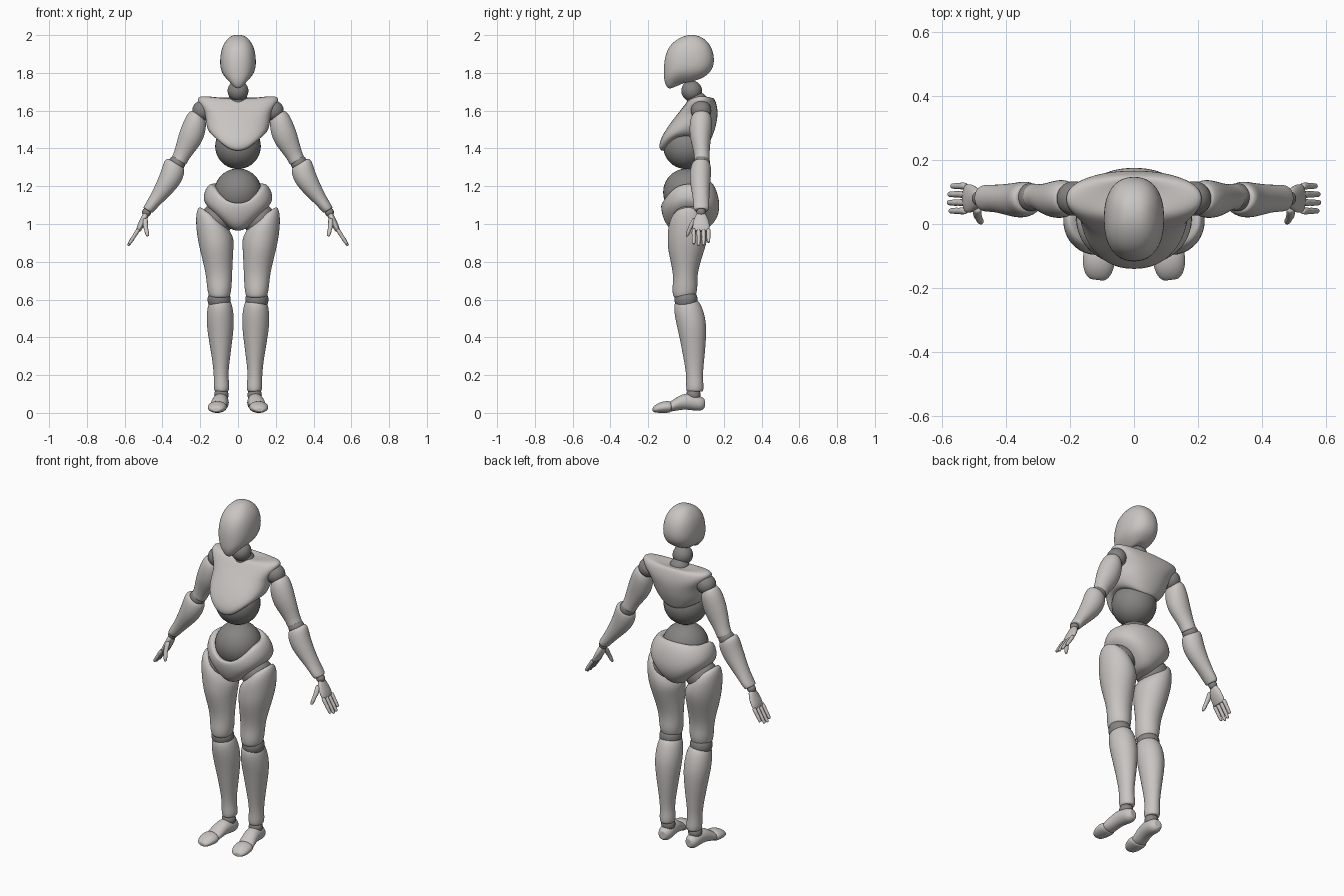
import bpy, bmesh, math
from mathutils import Vector


def material(name, rgb):
    m = bpy.data.materials.new(name)
    m.diffuse_color = (*rgb, 1)
    return m


SHELL = material("pale grey shell", (0.58, 0.555, 0.535))
JOINT = material("dark grey joint", (0.235, 0.23, 0.225))


def finish(bm, name, mat, subdiv):
    bmesh.ops.recalc_face_normals(bm, faces=bm.faces)
    me = bpy.data.meshes.new(name)
    bm.to_mesh(me)
    bm.free()
    me.materials.append(mat)
    for p in me.polygons:
        p.use_smooth = True
    ob = bpy.data.objects.new(name, me)
    bpy.context.collection.objects.link(ob)
    if subdiv:
        ob.modifiers.new("smooth", 'SUBSURF').levels = subdiv
        ob.modifiers["smooth"].render_levels = subdiv


def skin(name, rings, mat, subdiv=2):
    """Bridge a list of point rings and close both ends."""
    bm = bmesh.new()
    loops = [[bm.verts.new(p) for p in r] for r in rings]
    n = len(loops[0])
    for a, b in zip(loops, loops[1:]):
        for i in range(n):
            j = (i + 1) % n
            bm.faces.new((a[i], a[j], b[j], b[i]))
    bm.faces.new(loops[0])
    bm.faces.new(loops[-1])
    finish(bm, name, mat, subdiv)


def power(v, e):
    return math.copysign(abs(v) ** (2 / e), v)


def shell(name, sections, e=2.2, n=24):
    """Body shell: sections are (y front, y back, half width, z front, z side, z back)."""
    rings = []
    for yf, yb, hw, zf, zs, zb in sections:
        ring = []
        for k in range(n):
            t = math.tau * k / n
            s, c = math.sin(t), math.cos(t)
            z = zs * s * s + (zf if c > 0 else zb) * c * c
            ring.append((hw * power(s, e), (yf + yb) / 2 - (yb - yf) / 2 * power(c, e), z))
        rings.append(ring)
    skin(name, rings, SHELL)


def limb(name, axis, up, sections, n=16, subdiv=2):
    """Mirrored limb: sections are (x, y, z, side radius, up radius[, end slope])."""
    axis, up = Vector(axis).normalized(), Vector(up)
    side = up.cross(axis).normalized()
    ends = [(*s[:3], s[3] * .75, s[4] * .75, *s[5:]) for s in (sections[0], sections[-1])]
    rings = []
    for x, y, z, rs, ru, *slope in [ends[0], *sections, ends[1]]:
        ring = []
        for k in range(n):
            t = math.tau * k / n
            d = rs * math.cos(t)
            p = Vector((x, y, z)) + side * d + up * ru * math.sin(t)
            ring.append(p + axis * d * (slope[0] if slope else 0))
        rings.append(ring)
    skin(name + "_left", rings, SHELL, subdiv)
    skin(name + "_right", [[(-p.x, p.y, p.z) for p in r] for r in rings], SHELL, subdiv)


def ball(name, loc, r):
    bm = bmesh.new()
    bmesh.ops.create_uvsphere(bm, u_segments=32, v_segments=20, radius=r)
    bmesh.ops.translate(bm, verts=bm.verts, vec=loc)
    finish(bm, name, JOINT, 0)


def balls(name, x, y, z, r):
    ball(name + "_left", (x, y, z), r)
    ball(name + "_right", (-x, y, z), r)


# Head, with a flat face and a chin lower than the nape
shell("head", [
    (.01, .05, .02, 2.001, 2.002, 2.001),
    (-.04, .095, .052, 1.985, 1.988, 1.985),
    (-.095, .138, .087, 1.94, 1.94, 1.94),
    (-.117, .153, .097, 1.87, 1.87, 1.87),
    (-.119, .142, .094, 1.80, 1.82, 1.82),
    (-.117, .115, .078, 1.755, 1.785, 1.79),
    (-.098, .075, .04, 1.712, 1.75, 1.765),
    (-.07, .05, .025, 1.72, 1.75, 1.765)], 2.3)
ball("neck_ball", (0, .03, 1.705), .055)
ball("neck_base", (0, .06, 1.645), .055)

# Chest with flared shoulders and a pointed lower edge
shell("chest", [
    (.045, .125, .05, 1.66, 1.66, 1.665),
    (.03, .145, .12, 1.665, 1.672, 1.672),
    (.01, .158, .213, 1.655, 1.682, 1.65),
    (-.015, .17, .22, 1.62, 1.65, 1.60),
    (-.055, .166, .173, 1.57, 1.59, 1.55),
    (-.102, .155, .172, 1.51, 1.53, 1.50),
    (-.15, .135, .155, 1.425, 1.48, 1.45),
    (-.135, .12, .115, 1.375, 1.46, 1.415),
    (-.10, .09, .09, 1.40, 1.48, 1.44)])

# Waist balls
ball("belly_ball", (0, 0, 1.412), .121)
ball("waist_ball", (0, .005, 1.168), .126)

# Pelvis with a scooped waistband
shell("pelvis", [
    (-.09, .10, .11, 1.09, 1.19, 1.20),
    (-.125, .12, .138, 1.115, 1.22, 1.24),
    (-.134, .157, .168, 1.10, 1.20, 1.20),
    (-.132, .18, .19, 1.07, 1.14, 1.12),
    (-.122, .177, .17, 1.03, 1.095, 1.05),
    (-.10, .14, .09, .985, 1.02, .99),
    (-.06, .09, .04, .96, .965, .965)])

# Legs
Y, Z = (0, 1, 0), (0, 0, 1)
balls("hip_ball", .115, .015, 1.02, .088)
limb("thigh", Z, Y, [
    (.135, .01, 1.045, .072, .078, .7),
    (.127, .01, 1.0, .100, .106, .6),
    (.121, .01, .93, .101, .110, .2),
    (.113, 0, .86, .090, .099, 0),
    (.100, -.004, .735, .070, .061, 0),
    (.099, -.005, .66, .067, .070, 0),
    (.098, -.01, .61, .056, .060, 0)])
balls("knee_ball", .10, 0, .60, .061)
limb("shin", Z, Y, [
    (.095, .005, .597, .055, .060),
    (.095, .01, .56, .069, .078),
    (.094, .025, .49, .075, .082),
    (.093, .035, .42, .069, .075),
    (.090, .042, .30, .050, .058),
    (.090, .045, .20, .037, .043),
    (.087, .047, .14, .044, .048),
    (.087, .047, .113, .038, .045)])
balls("ankle_ball", .088, .04, .095, .038)
TOE = (.13, -1, 0)
limb("foot", TOE, Z, [
    (.085, .098, .05, .022, .025),
    (.087, .078, .048, .040, .041),
    (.090, .03, .060, .043, .046),
    (.096, -.02, .060, .043, .042),
    (.105, -.07, .038, .046, .031),
    (.107, -.088, .032, .044, .025)])
limb("toe", TOE, Z, [
    (.107, -.082, .031, .046, .028),
    (.108, -.095, .032, .053, .033),
    (.112, -.135, .029, .051, .030),
    (.115, -.165, .021, .038, .020),
    (.116, -.175, .018, .022, .010)])

# Arms
balls("shoulder_ball", .188, .08, 1.60, .054)
limb("upper_arm", (.1, 0, -.22), Y, [
    (.213, .082, 1.585, .040, .045),
    (.220, .080, 1.55, .062, .062),
    (.245, .076, 1.47, .069, .060),
    (.275, .080, 1.41, .056, .047),
    (.300, .085, 1.36, .043, .041),
    (.314, .085, 1.33, .045, .043)])
balls("elbow_ball", .323, .084, 1.322, .044)
limb("forearm", (.14, 0, -.23), Y, [
    (.329, .080, 1.322, .052, .045),
    (.336, .079, 1.305, .064, .055),
    (.350, .076, 1.26, .063, .058),
    (.376, .075, 1.21, .056, .054),
    (.430, .080, 1.135, .038, .043),
    (.465, .081, 1.09, .031, .044),
    (.478, .081, 1.072, .029, .038)])
balls("wrist_ball", .484, .08, 1.062, .024)

# Hands
limb("palm", (.045, 0, -.1), Y, [
    (.487, .08, 1.055, .016, .024),
    (.500, .08, 1.02, .019, .042),
    (.519, .08, .985, .017, .047),
    (.529, .08, .962, .012, .044)])
for i, (y, length) in enumerate([(.041, .9), (.067, 1), (.093, .97), (.119, .8)]):
    pts = [(f, r) for f, r in ((0, .011), (.3, .013), (.4, .010), (.68, .012), (.75, .009), (.95, .010), (1, .006))]
    limb("finger_%d" % (i + 1), (.052, 0, -.085), Y,
         [(.527 + .055 * f * length, y, .972 - .087 * f * length, r, r) for f, r in pts], 8, 1)
limb("thumb", (-.012, -.04, -.095), Y, [
    (.490, .048, 1.03, .014, .014),
    (.492, .030, .995, .016, .016),
    (.486, .018, .972, .011, .011),
    (.482, .010, .952, .013, .013),
    (.478, .005, .935, .007, .007)], 8, 1)
